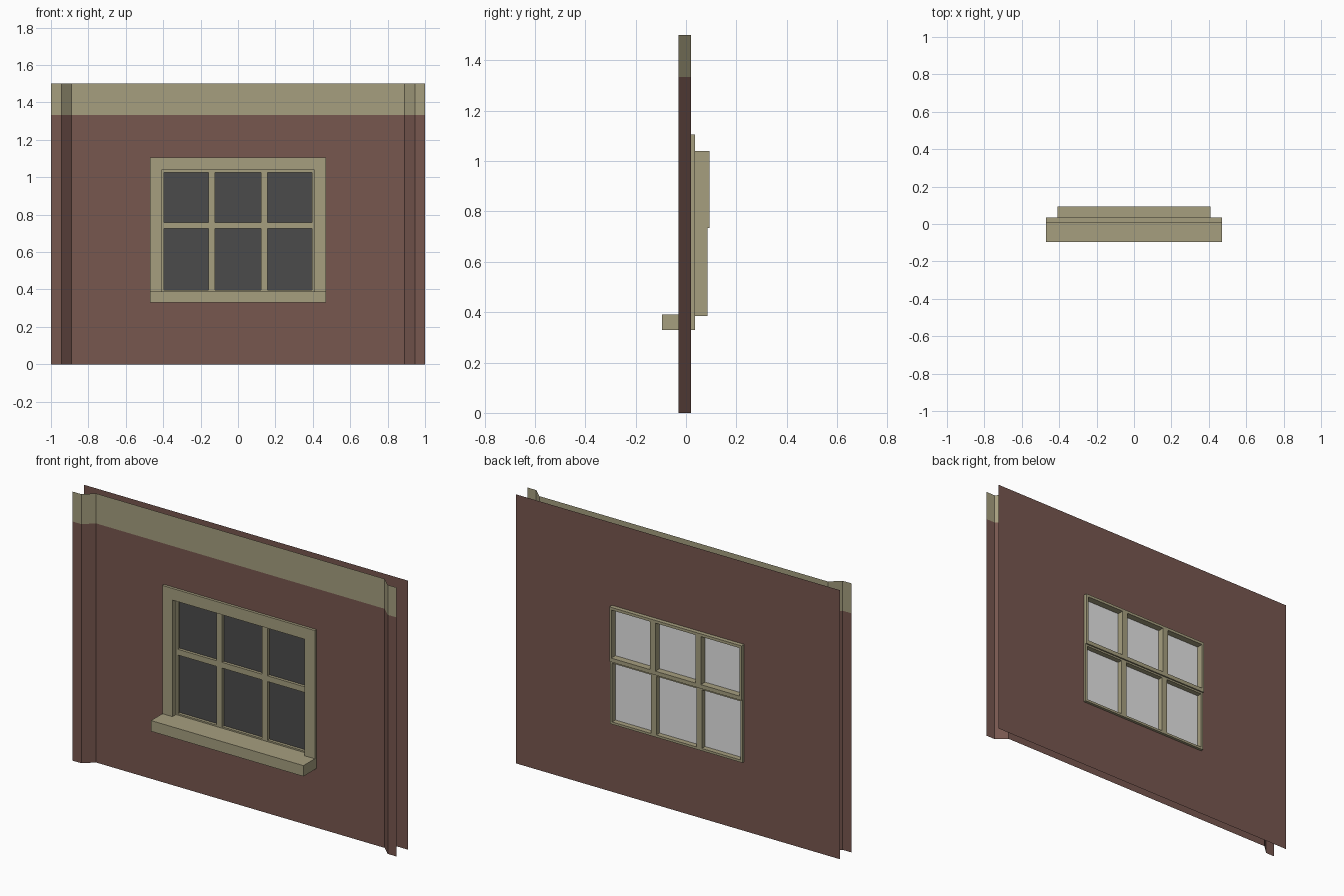
import bpy, bmesh

if "Cube" in bpy.data.objects:
    bpy.data.objects.remove(bpy.data.objects["Cube"])


def material(name, rgb):
    m = bpy.data.materials.new(name)
    lin = [((c / 255 + 0.055) / 1.055) ** 2.4 for c in rgb]
    m.diffuse_color = (*lin, 1)
    m.use_nodes = True
    m.node_tree.nodes["Principled BSDF"].inputs["Base Color"].default_value = m.diffuse_color
    return m


BROWN = material("wall_brown", (119, 87, 79))
OLIVE = material("trim_olive", (166, 159, 127))
DARK = material("dark_glass", (75, 75, 75))
PALE = material("pale_glass", (228, 228, 228))


def sheet(name, path, zs, mats, holes=(), depth=0, flip=False, band=None):
    """Upright sheet along an (x, y) path; holes are (column, row) cells left open.
    A depth thickens it backwards; faces above the band height use the second material."""
    bm = bmesh.new()
    grid = [[bm.verts.new((x, y, z)) for z in zs] for x, y in path]
    for i in range(len(path) - 1):
        for j in range(len(zs) - 1):
            if (i, j) in holes:
                continue
            quad = [grid[i][j], grid[i + 1][j], grid[i + 1][j + 1], grid[i][j + 1]]
            f = bm.faces.new(quad[::-1] if flip else quad)
            if band is not None and zs[j] >= band - 1e-4:
                f.material_index = 1
    me = bpy.data.meshes.new(name)
    bm.to_mesh(me)
    bm.free()
    for m in mats:
        me.materials.append(m)
    ob = bpy.data.objects.new(name, me)
    bpy.context.collection.objects.link(ob)
    if depth:
        mod = ob.modifiers.new("thickness", 'SOLIDIFY')
        mod.thickness = depth
        mod.offset = -1
    return ob


def flat(xs, y):
    return [(x, y) for x in xs]


# Front wall: recessed panel between splayed end pilasters, olive band on top
HALF, LOW, TOP, BAND = 0.408, 0.39, 1.04, 1.333
left = [(-1, -0.03), (-0.945, -0.03), (-0.89, 0.02), (-HALF, 0.02)]
right = [(-x, y) for x, y in reversed(left)]
sheet("front_wall", left + right, [0, LOW, TOP, BAND, 1.5], [BROWN, OLIVE],
      holes={(3, 1)}, band=BAND)

# Back wall: plain sheet with the window opening
sheet("back_wall", flat([-1, -HALF, HALF, 1], 0.07), [0, LOW, TOP, 1.5], [BROWN],
      holes={(1, 1)}, flip=True)

# Window casing and projecting sill
sheet("window_casing", flat([-0.47, -HALF, HALF, 0.47], 0.005),
      [0.33, LOW, TOP, 1.105], [OLIVE], holes={(1, 1)}, depth=0.031)
sheet("window_sill", flat([-0.47, 0.47], -0.095), [0.33, LOW], [OLIVE], depth=0.1)

# Two sashes of three panes each, with dark glass outside and pale glass inside
bars = [-HALF, -0.396, -0.157, -0.124, 0.124, 0.157, 0.396, HALF]
panes = {(1, 1), (3, 1), (5, 1)}
for name, zs, depth in (("lower_sash", [0.385, 0.398, 0.725, 0.735], 0.049),
                        ("upper_sash", [0.735, 0.757, 1.025, TOP], 0.057)):
    sheet(name, flat(bars, 0.036), zs, [OLIVE], holes=panes, depth=depth)
    gaps = {(1, 0), (3, 0)}
    sheet(name + "_outer_glass", flat(bars[1:7], 0.052), zs[1:3], [DARK], holes=gaps)
    sheet(name + "_inner_glass", flat(bars[1:7], 0.056), zs[1:3], [PALE],
          holes=gaps, flip=True)
